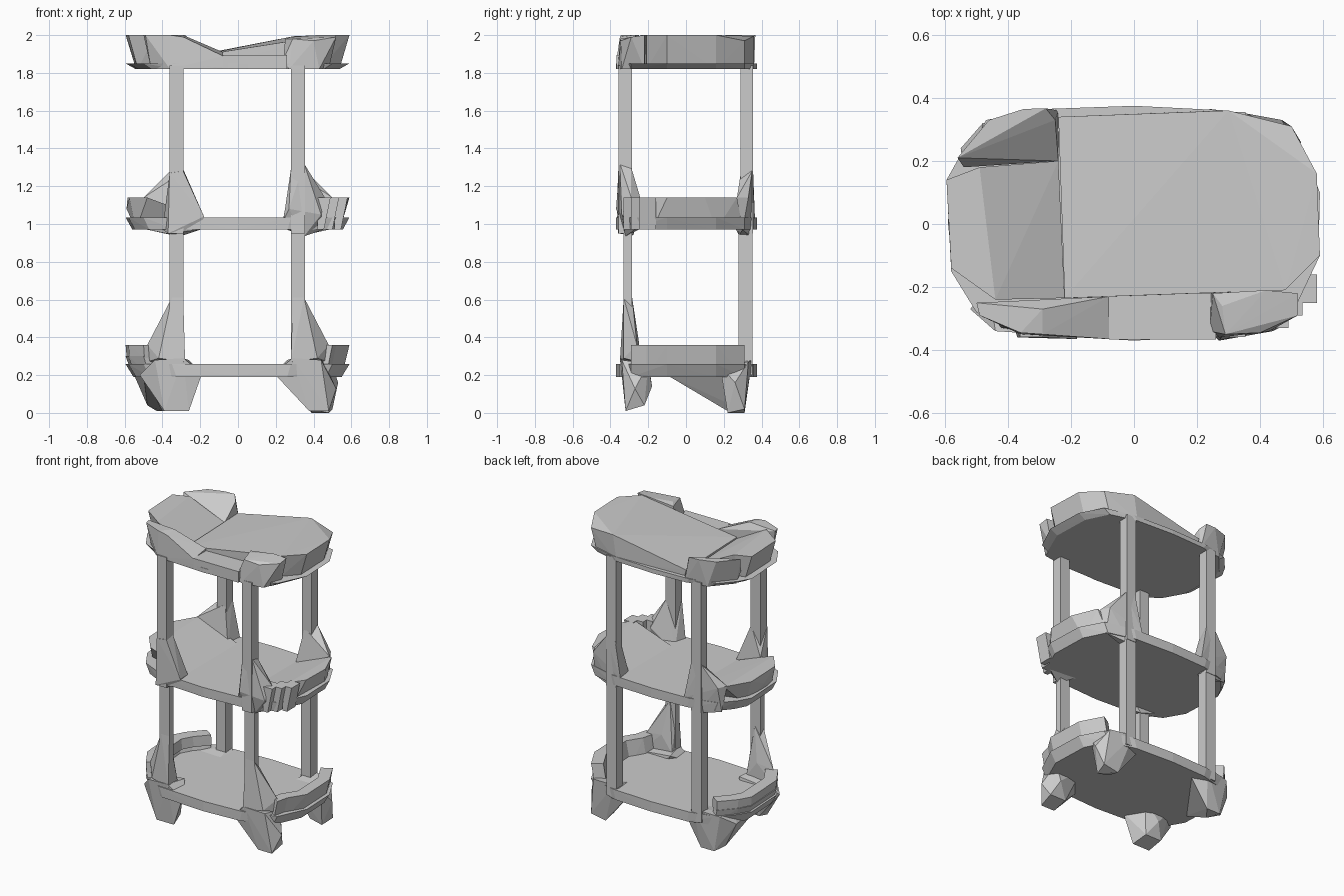
import bpy, bmesh

# half outlines of a tray, from the front centre round to the back centre
RIGHT = [(0.0, -0.37), (0.28, -0.355), (0.5, -0.29), (0.52, -0.21), (0.59, -0.1),
         (0.58, 0.16), (0.5, 0.31), (0.3, 0.36), (0.0, 0.375)]
LEFT = [(0.0, -0.37), (-0.35, -0.35), (-0.5, -0.28), (-0.58, -0.15),
        (-0.595, 0.14), (-0.55, 0.22), (-0.46, 0.32), (-0.28, 0.365), (0.0, 0.375)]


def hull(name, pts):
    """Faceted convex solid around a few points."""
    bm = bmesh.new()
    for p in pts:
        bm.verts.new(p)
    r = bmesh.ops.convex_hull(bm, input=bm.verts[:])
    loose = {v for v in r["geom_interior"] + r["geom_unused"]
             if isinstance(v, bmesh.types.BMVert)}
    bmesh.ops.delete(bm, geom=[v for v in loose if v.is_valid], context='VERTS')
    bmesh.ops.recalc_face_normals(bm, faces=bm.faces[:])
    me = bpy.data.meshes.new(name)
    bm.to_mesh(me)
    bm.free()
    ob = bpy.data.objects.new(name, me)
    bpy.context.collection.objects.link(ob)
    return ob


def ring(pts, z, s=1.0):
    return [(x * s, y, z) for x, y in pts]


def slab(name, pts, z0, z1, s=0.94):
    return hull(name, ring(pts, z0, s) + ring(pts, z1))


def box(name, x0, x1, y0, y1, z0, z1):
    return hull(name, [(x, y, z) for x in (x0, x1) for y in (y0, y1) for z in (z0, z1)])


def band(name, path, z0, z1, k=0.87, s=0.95):
    """Faceted rim made of short blocks along a path."""
    for i, (a, b) in enumerate(zip(path, path[1:])):
        hull(f"{name}_{i}", [(x * f * g, y * f, z) for x, y in (a, b) for f in (1, k)
                             for z, g in ((z0, s), (z1, 1))])


# four posts
for side, x0, x1 in (("left", -0.362, -0.288), ("right", 0.28, 0.354)):
    box(f"front_{side}_post_upper", x0, x1, -0.358, -0.285, 0.95, 1.84)
    box(f"front_{side}_post_lower", x0, x1, -0.33, -0.285, 0.27, 0.98)
    box(f"back_{side}_post_upper", x0, x1, 0.288, 0.355, 0.95, 1.84)
    box(f"back_{side}_post_lower", x0, x1, 0.278, 0.352, 0.2, 0.98)

# top tray: base, large sloping panel, raised left end
slab("top_base", RIGHT + LEFT[-2:0:-1], 1.82, 1.85, 0.91)
panel = [(-0.24, 0.34, 1.89), (0.3, 0.36, 1.995), (0.5, 0.31, 1.97), (0.58, 0.16, 2.0),
         (0.59, -0.1, 2.0), (0.48, -0.21, 2.0), (-0.22, -0.235, 1.89)]
hull("top_panel", panel + [(x * 0.91, y, 1.82) for x, y, z in panel])
hull("top_left_end", [(-0.595, 0.14, 2), (-0.49, 0.18, 2), (-0.44, -0.24, 2), (-0.58, -0.14, 2),
                      (-0.24, 0.2, 1.88), (-0.22, -0.235, 1.88), (-0.24, 0.2, 1.82),
                      (-0.22, -0.235, 1.82), (-0.54, 0.14, 1.82), (-0.53, -0.14, 1.82)])
hull("top_back_left_corner", [(-0.56, 0.21, 2), (-0.46, 0.33, 2), (-0.35, 0.365, 2),
                              (-0.28, 0.367, 2), (-0.25, 0.33, 1.97), (-0.24, 0.2, 1.88),
                              (-0.54, 0.18, 1.9), (-0.52, 0.2, 1.82), (-0.4, 0.34, 1.82),
                              (-0.24, 0.36, 1.82), (-0.24, 0.2, 1.82)])
hull("top_front_left_corner", [(-0.5, -0.25, 2), (-0.49, -0.29, 2), (-0.36, -0.345, 2),
                               (-0.29, -0.27, 2), (-0.29, -0.35, 1.99), (-0.08, -0.23, 1.91),
                               (-0.08, -0.365, 1.89), (-0.08, -0.365, 1.82), (-0.36, -0.35, 1.82),
                               (-0.46, -0.27, 1.82), (-0.08, -0.23, 1.82)])
box("top_front_rim", -0.08, 0.26, -0.367, -0.22, 1.82, 1.895)
hull("top_front_right_corner", [(0.25, -0.22, 1.98), (0.28, -0.26, 1.99), (0.29, -0.35, 1.98),
                                (0.42, -0.21, 2), (0.52, -0.22, 2), (0.52, -0.29, 1.99),
                                (0.4, -0.345, 1.97), (0.24, -0.34, 1.87), (0.27, -0.36, 1.82),
                                (0.43, -0.34, 1.82), (0.48, -0.22, 1.82), (0.24, -0.22, 1.82)])

# middle tray: floor and raised ends
slab("middle_floor", RIGHT + LEFT[-2:0:-1], 0.97, 1.035, 0.94)
hull("middle_left_end", [(-0.585, 0.13, 1.14), (-0.575, -0.14, 1.14), (-0.49, 0.29, 1.14),
                         (-0.48, -0.26, 1.14), (-0.59, 0.0, 1.08), (-0.54, 0.13, 0.97),
                         (-0.54, -0.14, 0.97), (-0.2, 0.28, 1.035), (-0.2, -0.26, 1.035)])
hull("middle_right_end", [(0.59, 0.1, 1.14), (0.585, -0.1, 1.14), (0.52, 0.27, 1.14),
                          (0.52, -0.19, 1.14), (0.54, 0.16, 0.97), (0.53, -0.18, 0.97),
                          (0.46, 0.3, 0.97), (0.25, 0.28, 1.035), (0.25, -0.2, 1.035)])
for i in range(3):
    x = 0.42 + i * 0.045
    y = -0.33 + i * 0.04
    hull(f"middle_right_rim_{i}", [(x + dx * (1 if z > 1 else 0.5), y + dy, z) for dx in (0, 0.07)
                                   for dy in (0, 0.09) for z in (0.97, 1.14)])

# brackets where the posts meet the middle tray
hull("middle_front_left_bracket", [(-0.362, -0.36, 1.27), (-0.29, -0.36, 1.28), (-0.29, -0.29, 1.29),
                                   (-0.18, -0.365, 1.04), (-0.19, -0.27, 1.035), (-0.37, -0.36, 0.95),
                                   (-0.29, -0.28, 0.94), (-0.2, -0.34, 0.97), (-0.4, -0.27, 0.97),
                                   (-0.38, -0.26, 1.1)])
hull("middle_front_right_bracket", [(0.28, -0.355, 1.29), (0.35, -0.35, 1.32), (0.35, -0.29, 1.3),
                                    (0.46, -0.29, 1.14), (0.44, -0.34, 1.05), (0.27, -0.37, 1.08),
                                    (0.24, -0.34, 1.02), (0.26, -0.25, 0.97), (0.35, -0.32, 0.935),
                                    (0.45, -0.27, 0.97), (0.43, -0.23, 1.1)])
for side, s in (("left", -1), ("right", 1)):
    hull(f"middle_back_{side}_bracket", [(s * x, y, z) for x, y, z in (
        (0.36, 0.35, 1.28), (0.29, 0.355, 1.29), (0.3, 0.29, 1.27), (0.5, 0.27, 1.14),
        (0.47, 0.33, 1.14), (0.24, 0.365, 1.03), (0.25, 0.25, 1.0), (0.32, 0.34, 0.935),
        (0.33, 0.28, 0.94), (0.48, 0.3, 0.97))])

# bottom tray: floor and rims
slab("bottom_floor", RIGHT + LEFT[-2:0:-1], 0.19, 0.258, 0.93)
band("bottom_left_rim", LEFT[2:7], 0.29, 0.36, 0.86, 0.99)
band("bottom_left_rim_base", LEFT[2:7], 0.2, 0.3, 0.9, 0.94)
band("bottom_right_rim", RIGHT[2:7], 0.19, 0.36, 0.87, 0.93)

# flared feet of the front posts
for side, s in (("left", -1), ("right", 1)):
    hull(f"front_{side}_post_flare", [(s * x, y, z) for x, y, z in (
        (0.35, -0.33, 0.61), (0.29, -0.33, 0.61), (0.32, -0.285, 0.61), (0.28, -0.35, 0.27),
        (0.28, -0.25, 0.27), (0.48, -0.26, 0.36), (0.42, -0.33, 0.29), (0.48, -0.25, 0.27),
        (0.36, -0.25, 0.38))])

# casters
for side, s in (("left", -1), ("right", 1)):
    d = 0.0 if s < 0 else 0.09
    hull(f"front_{side}_caster", [(s * x, y, z) for x, y, z in (
        (0.19, -0.33, 0.21), (0.29, -0.35, 0.29), (0.44, -0.34, 0.28), (0.26, -0.2, 0.28),
        (0.46, -0.2, 0.26), (0.52, -0.27, 0.2 - d * 0.8), (0.26 + d * 1.3, -0.32, 0.01),
        (0.39 + d, -0.32, 0.01), (0.4 + d, -0.22, 0.04), (0.28 + d, -0.22, 0.04),
        (0.35 + d, -0.18, 0.14))])
hull("back_left_caster", [(-0.2, 0.3, 0.21), (-0.3, 0.35, 0.28), (-0.48, 0.32, 0.26),
                          (-0.28, 0.17, 0.25), (-0.5, 0.18, 0.25), (-0.55, 0.24, 0.2),
                          (-0.33, 0.31, 0.01), (-0.43, 0.31, 0.01), (-0.4, 0.22, 0.01),
                          (-0.5, -0.1, 0.2), (-0.48, 0.26, 0.04)])
hull("back_right_caster", [(0.22, 0.3, 0.21), (0.3, 0.35, 0.28), (0.47, 0.33, 0.27),
                           (0.28, 0.18, 0.25), (0.5, 0.18, 0.25), (0.53, 0.26, 0.16),
                           (0.39, 0.31, 0.0), (0.5, 0.31, 0.02), (0.48, 0.22, 0.0),
                           (0.39, 0.22, 0.02)])
